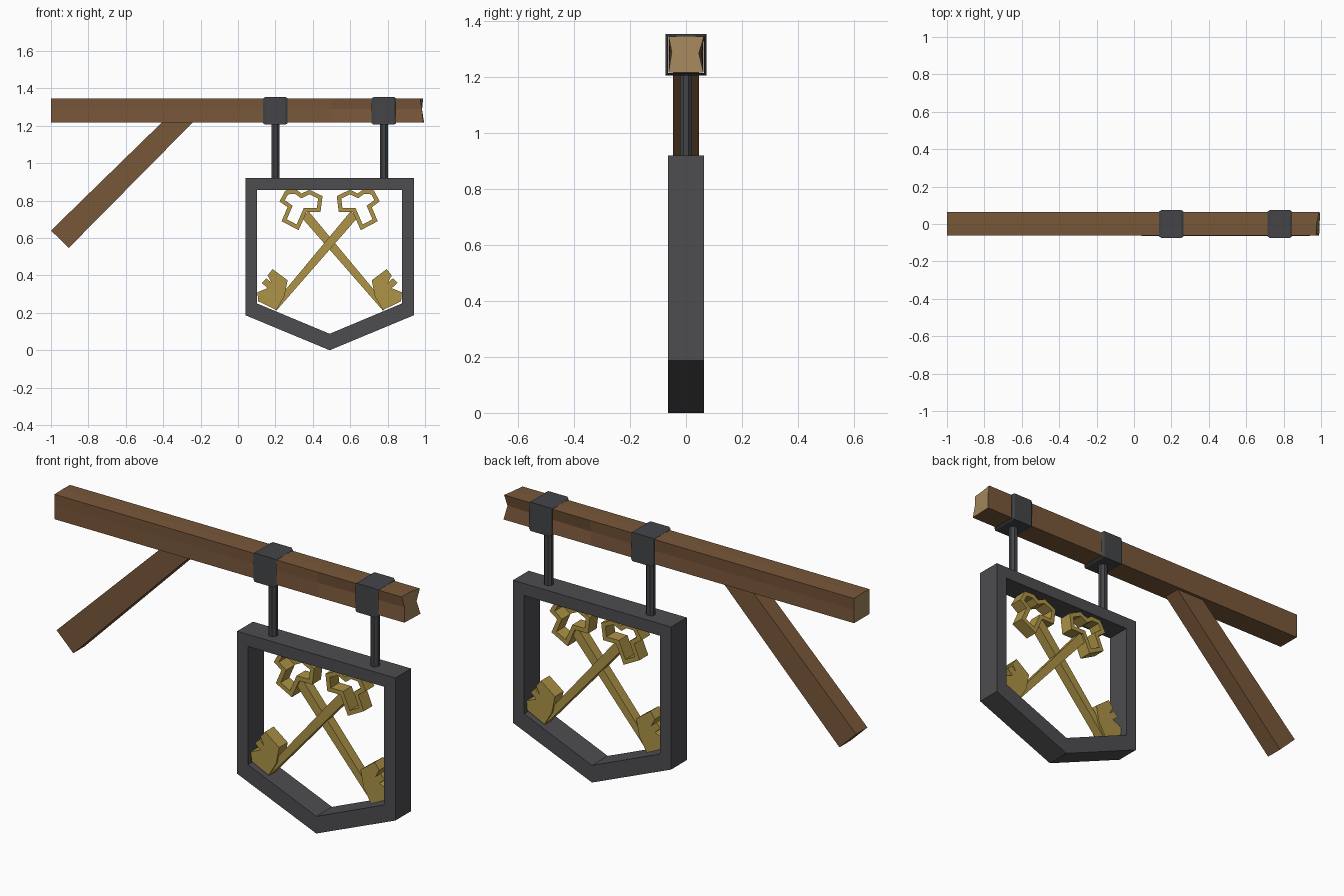
import bpy, bmesh, math
from mathutils import Vector

if "Cube" in bpy.data.objects:
    bpy.data.objects.remove(bpy.data.objects["Cube"])


def material(name, rgb):
    m = bpy.data.materials.new(name)
    m.diffuse_color = (*rgb, 1)
    m.use_nodes = True
    m.node_tree.nodes["Principled BSDF"].inputs["Base Color"].default_value = m.diffuse_color
    return m


WOOD = material("brown wood", (0.19, 0.095, 0.042))
CUT = material("cut wood", (0.36, 0.235, 0.105))
IRON = material("dark iron", (0.075, 0.073, 0.08))
BAND = material("band iron", (0.058, 0.06, 0.066))
GOLD = material("aged gold", (0.42, 0.295, 0.062))


def make(name, rings, mats, close=False):
    """Skin a series of equal-length point rings; cap the ends or join last to first."""
    bm = bmesh.new()
    rows = [[bm.verts.new(p) for p in r] for r in rings]
    n = len(rows[0])
    for k in range(len(rows) if close else len(rows) - 1):
        a, b = rows[k], rows[(k + 1) % len(rows)]
        for i in range(n):
            bm.faces.new((a[i], a[(i + 1) % n], b[(i + 1) % n], b[i]))
    if not close:
        bm.faces.new(rows[0])
        bm.faces.new(rows[-1])
    bmesh.ops.recalc_face_normals(bm, faces=bm.faces)
    me = bpy.data.meshes.new(name)
    bm.to_mesh(me)
    bm.free()
    for m in mats:
        me.materials.append(m)
    ob = bpy.data.objects.new(name, me)
    bpy.context.collection.objects.link(ob)
    return ob


def prism(name, pts, y0, y1, mat):
    return make(name, [[(x, y, z) for x, z in pts] for y in (y0, y1)], [mat])


def hollow(name, outer, inner, y0, y1, mat):
    ring = lambda pts, y: [(x, y, z) for x, z in pts]
    return make(name, [ring(outer, y0), ring(outer, y1), ring(inner, y1), ring(inner, y0)],
                [mat], close=True)


def inset(pts, d):
    """Mitred inward offset of a polygon."""
    v = [Vector(p) for p in pts]
    n = len(v)
    area = sum(v[i - 1].x * v[i].y - v[i].x * v[i - 1].y for i in range(n))
    s = 1 if area > 0 else -1
    out = []
    for i in range(n):
        e1 = (v[i] - v[i - 1]).normalized()
        e2 = (v[(i + 1) % n] - v[i]).normalized()
        n1, n2 = Vector((-e1.y, e1.x)) * s, Vector((-e2.y, e2.x)) * s
        out.append(tuple(v[i] + (n1 + n2) * (d / (1 + n1.dot(n2)))))
    return out


# Beam: squared timber whose sides split inward towards the free end
def beam_ring(x, split):
    return [(x, -0.062, 1.217), (x + split * 0.3, 0.062, 1.217), (x - split * 0.4, 0.062 - split, 1.285),
            (x, 0.064, 1.345), (x - split * 0.8, -0.0, 1.347), (x - split, -0.062, 1.345),
            (x - split * 0.4, -0.062 + split * 0.7, 1.29)]


beam = make("beam", [beam_ring(x, s) for x, s in
                     ((-1, 0.0), (-0.5, 0.003), (0, 0.002), (0.5, 0.005), (0.99, 0.016))], [WOOD, CUT])
for f in beam.data.polygons:
    if abs(f.normal.x) > 0.8:
        f.material_index = 1

# Diagonal brace under the beam
prism("brace", [(-1, 0.64), (-0.905, 0.547), (-0.24, 1.22), (-0.405, 1.22)], -0.046, 0.046, WOOD)

# Sign frame: hollow shield with a pointed foot
hollow("sign_frame",
       [(0.04, 0.92), (0.94, 0.92), (0.94, 0.187), (0.49, 0), (0.04, 0.187)],
       [(0.102, 0.858), (0.876, 0.858), (0.876, 0.25), (0.49, 0.088), (0.102, 0.25)],
       -0.064, 0.064, IRON)

# Hanging bands around the beam, each with a round-ish rod
for i, cx in enumerate((0.2, 0.78)):
    def square(dx, h):
        return [(cx + dx, y, 1.28 + z) for y, z in ((-h, -h), (h, -h), (h, h), (-h, h))]
    make(f"band_{i + 1}", [square(-0.065, 0.067), square(-0.054, 0.074), square(0.054, 0.074),
                           square(0.065, 0.067), square(0.065, 0.065), square(-0.065, 0.065)],
         [BAND], close=True)
    make(f"rod_{i + 1}", [[(cx + 0.023 * math.cos((k + 0.5) * math.pi / 4),
                            0.023 * math.sin((k + 0.5) * math.pi / 4), z) for k in range(8)]
                          for z in (0.91, 1.212)], [BAND])


# Crossed keys: outlines for the key with its bow at upper left, mirrored for the other
BOW = [(0.222, 0.796), (0.254, 0.855), (0.313, 0.858), (0.34, 0.838), (0.382, 0.858), (0.452, 0.824),
       (0.441, 0.738), (0.366, 0.738), (0.324, 0.642), (0.233, 0.69), (0.265, 0.765)]
BIT = [(0.795, 0.434), (0.715, 0.374), (0.732, 0.288), (0.775, 0.215), (0.81, 0.232), (0.872, 0.262),
       (0.876, 0.31), (0.822, 0.332), (0.853, 0.36), (0.828, 0.385), (0.80, 0.36), (0.822, 0.40)]
SHAFT = [(0.338, 0.712), (0.378, 0.742), (0.80, 0.235), (0.775, 0.212)]

for side, flip, y in (("back", False, 0.009), ("front", True, -0.009)):
    def place(pts):
        return [(0.98 - x, z) if flip else (x, z) for x, z in pts]
    hollow(f"{side}_key_bow", place(BOW), place(inset(BOW, 0.022)), y - 0.035, y + 0.035, GOLD)
    prism(f"{side}_key_bit", place(BIT), y - 0.035, y + 0.035, GOLD)
    prism(f"{side}_key_shaft", place(SHAFT), y - 0.025, y + 0.025, GOLD)
